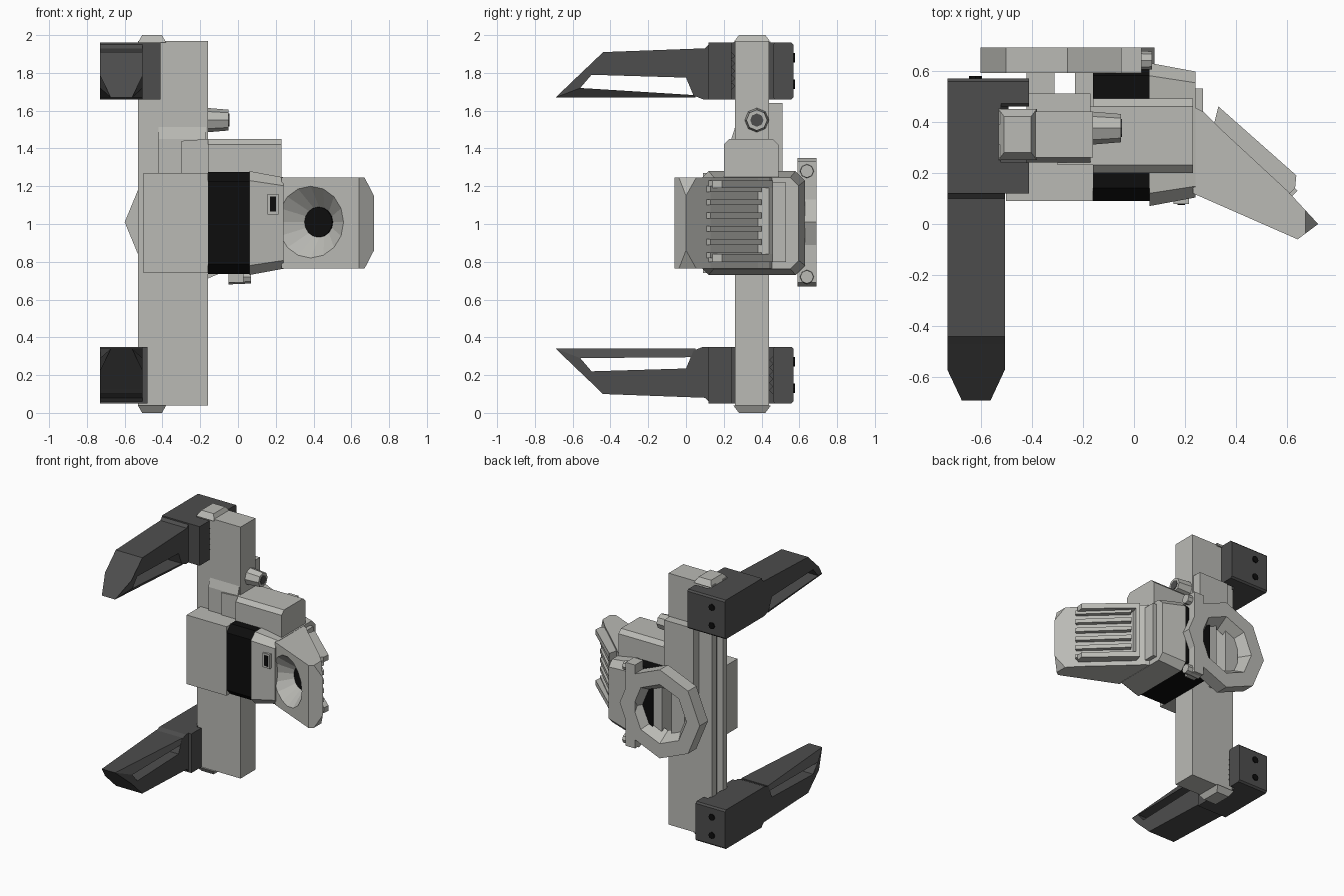
import bpy, bmesh, math
from mathutils import Vector, Matrix

if "Cube" in bpy.data.objects:
    bpy.data.objects.remove(bpy.data.objects["Cube"])


def material(name, rgb):
    m = bpy.data.materials.new(name)
    m.diffuse_color = (*rgb, 1)
    m.use_nodes = True
    m.node_tree.nodes["Principled BSDF"].inputs["Base Color"].default_value = m.diffuse_color
    return m


LIGHT = material("light_grey", (0.49, 0.49, 0.46))
DARK = material("dark_grey", (0.075, 0.075, 0.075))
BLACK = material("black", (0.004, 0.004, 0.004))


def finish(name, bm, mat):
    bmesh.ops.recalc_face_normals(bm, faces=bm.faces)
    me = bpy.data.meshes.new(name)
    bm.to_mesh(me)
    bm.free()
    me.materials.append(mat)
    ob = bpy.data.objects.new(name, me)
    bpy.context.collection.objects.link(ob)
    return ob


def prism(name, axis, pts, lo, hi, mat, scale=1.0):
    """Extrude a profile along an axis; scale shrinks the far end."""
    place = {'x': lambda p, d: (d, *p),
             'y': lambda p, d: (p[0], d, p[1]),
             'z': lambda p, d: (*p, d)}[axis]
    ca = (min(p[0] for p in pts) + max(p[0] for p in pts)) / 2
    cb = (min(p[1] for p in pts) + max(p[1] for p in pts)) / 2
    far = [(ca + (a - ca) * scale, cb + (b - cb) * scale) for a, b in pts]
    bm = bmesh.new()
    v0 = [bm.verts.new(place(p, lo)) for p in pts]
    v1 = [bm.verts.new(place(p, hi)) for p in far]
    n = len(pts)
    bm.faces.new(v0)
    bm.faces.new(v1)
    for i in range(n):
        j = (i + 1) % n
        bm.faces.new((v0[i], v0[j], v1[j], v1[i]))
    return finish(name, bm, mat)


def rect(a0, a1, b0, b1, c=0.0):
    """Rectangle profile with optional chamfered corners."""
    if not c:
        return [(a0, b0), (a1, b0), (a1, b1), (a0, b1)]
    return [(a0 + c, b0), (a1 - c, b0), (a1, b0 + c), (a1, b1 - c),
            (a1 - c, b1), (a0 + c, b1), (a0, b1 - c), (a0, b0 + c)]


def cone(name, start, direction, length, r1, r2, n, mat):
    d = Vector(direction).normalized()
    bm = bmesh.new()
    m = (Matrix.Translation(Vector(start) + d * length / 2)
         @ d.to_track_quat('Z', 'Y').to_matrix().to_4x4())
    bmesh.ops.create_cone(bm, cap_ends=True, segments=n, radius1=r1,
                          radius2=r2, depth=length, matrix=m)
    return finish(name, bm, mat)


def cut(ob, cutter):
    mod = ob.modifiers.new("cut", 'BOOLEAN')
    mod.operation, mod.solver, mod.object = 'DIFFERENCE', 'EXACT', cutter
    bpy.context.view_layer.objects.active = ob
    bpy.ops.object.modifier_apply(modifier=mod.name)
    bpy.data.objects.remove(cutter)


# Vertical beam with the slide rails and pointed end caps
prism("beam", 'x', rect(0.26, 0.44, 0.04, 1.97), -0.48, -0.16, LIGHT)
for i, (a, b) in enumerate([(0.26, 0.31), (0.39, 0.44)]):
    prism(f"rail_{i}", 'x', rect(a, b, 0.04, 1.97), -0.53, -0.48, LIGHT)
prism("end_cap_top", 'z', rect(-0.53, -0.38, 0.25, 0.45), 1.96, 2.0, LIGHT, 0.7)
prism("end_cap_bottom", 'z', rect(-0.53, -0.38, 0.25, 0.45), 0.04, 0.0, LIGHT, 0.7)

# Beam shoulder, side connector and top block
prism("beam_shoulder", 'x', [(0.24, 1.2), (0.51, 1.2), (0.51, 1.64), (0.30, 1.64),
                             (0.24, 1.45)], -0.42, -0.17, LIGHT)
cone("connector", (-0.17, 0.375, 1.55), (1, 0, 0), 0.12, 0.065, 0.055, 8, LIGHT)
cone("connector_socket", (-0.051, 0.375, 1.55), (1, 0, 0), 0.005, 0.035, 0.035, 8, DARK)
prism("top_block", 'x', rect(0.20, 0.49, 1.0, 1.45, 0.03), -0.16, 0.23, LIGHT)
prism("block_ramp", 'y', [(-0.30, 1.2), (-0.16, 1.2), (-0.16, 1.45), (-0.30, 1.44)],
      0.23, 0.46, LIGHT)

# Housing: front cover, black band, tapered end
prism("front_cover", 'x', rect(0.09, 0.27, 0.74, 1.27), -0.50, -0.16, LIGHT)
prism("black_band", 'x', rect(0.09, 0.63, 0.735, 1.275, 0.05), -0.16, 0.06, BLACK)
prism("housing_end", 'x', rect(0.07, 0.63, 0.73, 1.28, 0.05), 0.06, 0.24, LIGHT, 0.88)
prism("housing_slot", 'y', rect(0.155, 0.215, 1.05, 1.16), 0.078, 0.10, LIGHT)
prism("housing_slot_hole", 'y', rect(0.17, 0.20, 1.065, 1.145), 0.075, 0.08, BLACK)

# Octagonal rear mounting ring carried by two neck plates
ring = cone("mount_ring", (-0.26, 0.59, 1.01), (0, 1, 0), 0.10, 0.34, 0.34, 8, LIGHT)
cut(ring, cone("ring_cutter", (-0.26, 0.57, 1.01), (0, 1, 0), 0.14, 0.15, 0.24, 8, LIGHT))
for i, (a, b) in enumerate([(-0.42, -0.31), (-0.23, -0.15)]):
    prism(f"ring_neck_{i}", 'x', rect(0.43, 0.62, 0.80, 1.22), a, b, LIGHT)
for z in (0.72, 1.28):
    cone("ring_bolt", (-0.05, 0.64, z), (1, 0, 0), 0.12, 0.04, 0.035, 8, LIGHT)
prism("ring_bolt_bracket", 'x', rect(0.59, 0.69, 0.69, 1.33), -0.05, 0.03, LIGHT)

# Slanted camera head with a conical dish and black lens
head = prism("camera_head", 'z', [(0.23, 0.12), (0.64, -0.06), (0.72, 0.0), (0.60, 0.13),
                                  (0.33, 0.38), (0.27, 0.44), (0.23, 0.46)],
             0.765, 1.245, LIGHT)
inward = Vector((0.40, 0.91, 0)).normalized()
face = Vector((0.385, 0.052, 1.01))
cut(head, cone("dish_cutter", face - inward * 0.02, inward, 0.13, 0.21, 0.08, 16, LIGHT))
cone("lens", face + inward * 0.10, inward, 0.015, 0.08, 0.08, 16, BLACK)
# chamfer the outer end of the head
for z, s in ((0.765, 1), (1.245, -1)):
    cut(head, prism("corner_cutter", 'y', [(0.66, z - s * 0.02), (0.80, z - s * 0.02),
                                           (0.80, z + s * 0.25)], -0.3, 0.3, LIGHT))
prism("head_collar", 'z', rect(0.22, 0.27, 0.40, 0.53), 0.80, 1.22, LIGHT)

# Cooling fins and clip frame on the back of the head
for i in range(6):
    z = 0.82 + i * 0.07
    prism(f"fin_{i}", 'z', [(0.33, 0.36), (0.61, 0.10), (0.64, 0.13), (0.36, 0.40)],
          z, z + 0.03, LIGHT)
for i, z in enumerate((0.80, 1.19)):
    prism(f"clip_bar_{i}", 'z', [(0.31, 0.38), (0.60, 0.11), (0.63, 0.14), (0.635, 0.19),
                                 (0.33, 0.46)], z, z + 0.04, LIGHT)
prism("clip_edge", 'z', [(0.33, 0.46), (0.35, 0.44), (0.33, 0.38), (0.31, 0.38)],
      0.80, 1.23, LIGHT)


# Gripper fingers: drawn for the top jaw, mirrored in z for the bottom one
def jaw(side, flip, arm_x, pad_t, teeth_y, teeth_dir):
    fz = (lambda z: 2.01 - z) if flip else (lambda z: z)

    def yz(name, pts, x0, x1):
        return prism(f"{side}_{name}", 'x', [(y, fz(z)) for y, z in pts], x0, x1, DARK)

    # C-shaped carriage around the beam
    yz("carriage_back", rect(0.13, 0.57, 1.66, 1.96, 0.015), -0.73, -0.52)
    yz("carriage_front_arm", rect(0.12, 0.24, 1.66, 1.96), -0.73, arm_x)
    yz("carriage_rear_arm", rect(0.46, 0.57, 1.66, 1.96, 0.012), -0.73, arm_x)
    teeth = [(teeth_y + (0.02 * teeth_dir if k % 2 else 0), 1.71 + k * 0.02)
             for k in range(11)]
    yz("grip_teeth", teeth + [(teeth_y - 0.02 * teeth_dir, 1.91),
                              (teeth_y - 0.02 * teeth_dir, 1.71)], -0.53, arm_x - 0.01)
    # upper arm of the finger and its thin gripping pad
    arm = yz("finger", [(0.13, 1.96), (0.10, 1.93), (-0.44, 1.91), (-0.47, 1.88),
                        (-0.57, 1.785), (-0.69, 1.67), (-0.56, 1.72), (-0.50, 1.79),
                        (0.0, 1.775), (0.04, 1.68), (0.09, 1.66), (0.13, 1.66)],
             -0.73, -0.505)
    pad = yz("finger_pad", [(-0.69, 1.67), (0.05, 1.67), (0.05, 1.67 + pad_t),
                            (-0.56, 1.72)], -0.73, -0.505)
    # narrow the fingertip
    for ob in (arm, pad):
        for v in ob.data.vertices:
            if v.co.y < -0.65:
                v.co.x = -0.617 + (v.co.x + 0.617) * 0.5
    # bolt heads on the back
    for z in (1.74, 1.88):
        cone(f"{side}_bolt", (-0.62, 0.57, fz(z)), (0, 1, 0), 0.008, 0.025, 0.025, 8, BLACK)


jaw("top", False, -0.41, 0.012, 0.24, 1)
jaw("bottom", True, -0.48, 0.045, 0.46, -1)
